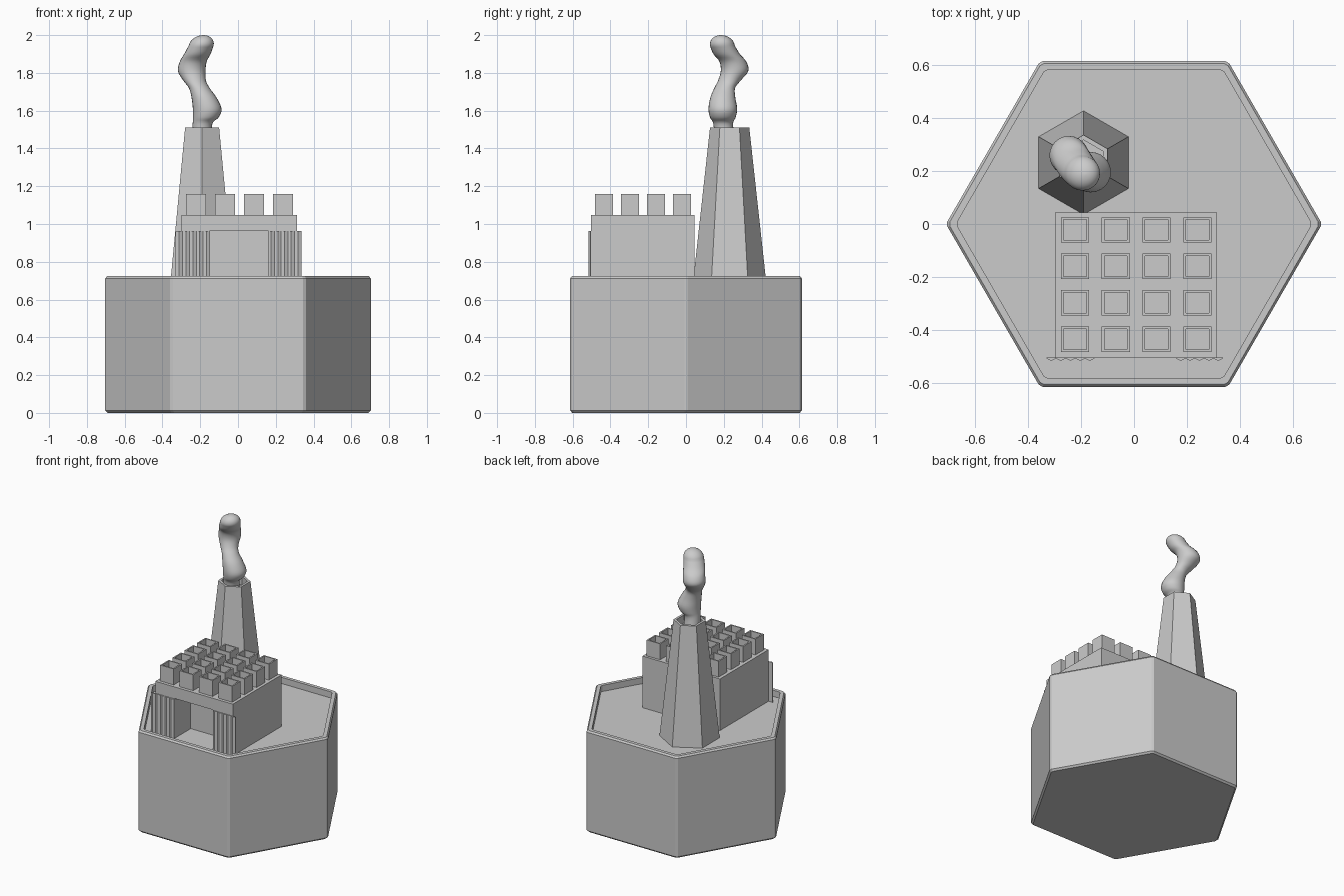
import bpy, bmesh, math
from mathutils import Vector

if "Cube" in bpy.data.objects:
    bpy.data.objects.remove(bpy.data.objects["Cube"])

FLOOR = 0.68


def make_object(name, bm):
    bmesh.ops.recalc_face_normals(bm, faces=bm.faces)
    mesh = bpy.data.meshes.new(name)
    bm.to_mesh(mesh)
    bm.free()
    obj = bpy.data.objects.new(name, mesh)
    bpy.context.collection.objects.link(obj)
    return obj


def loft(name, rings):
    """Skin a closed solid through rings of points, capped at both ends."""
    bm = bmesh.new()
    loops = [[bm.verts.new(p) for p in ring] for ring in rings]
    n = len(loops[0])
    for a, b in zip(loops, loops[1:]):
        for i in range(n):
            j = (i + 1) % n
            bm.faces.new((a[i], a[j], b[j], b[i]))
    bm.faces.new(loops[0][::-1])
    bm.faces.new(loops[-1])
    return make_object(name, bm)


def ring(x, y, r, z, angles):
    return [(x + r * math.cos(math.radians(a)), y + r * math.sin(math.radians(a)), z) for a in angles]


def rect(x, y, w, d, z):
    return [(x + sx * w / 2, y + sy * d / 2, z) for sx, sy in ((-1, -1), (1, -1), (1, 1), (-1, 1))]


def box(name, x0, x1, y0, y1, z0, z1):
    x, y, w, d = (x0 + x1) / 2, (y0 + y1) / 2, x1 - x0, y1 - y0
    return loft(name, [rect(x, y, w, d, z0), rect(x, y, w, d, z1)])


# hexagonal base: chamfered edges and a raised rim around a sunken floor
corners = [60 * k + d for k in range(6) for d in (-0.7, 0.7)]
profile = [(0.69, 0), (0.703, 0.012), (0.703, 0.712), (0.693, 0.724), (0.665, 0.724), (0.665, FLOOR)]
loft("hex_base", [ring(0, 0, r, z, corners) for r, z in profile])

# tapered six-sided chimney with a hollow mouth
six = [30 + 60 * k for k in range(6)]
stack = [(0.195, FLOOR), (0.104, 1.51), (0.085, 1.51), (0.088, 1.45)]
loft("chimney", [ring(-0.19, 0.231, r, z, six) for r, z in stack])

# building with a doorway recess cut in the front
building = box("building", -0.298, 0.312, -0.504, 0.044, FLOOR, 1.047)
cutter = box("doorway_cutter", -0.148, 0.158, -0.6, -0.32, FLOOR - 0.1, 0.965)
cutter.hide_render = True
cutter.hide_viewport = True
cut = building.modifiers.new("doorway", 'BOOLEAN')
cut.operation = 'DIFFERENCE'
cut.solver = 'EXACT'
cut.object = cutter

# folding doors, pushed open to each side
for side, x0, x1 in (("left", -0.33, -0.148), ("right", 0.158, 0.335)):
    folds = 10
    xs = [x0 + (x1 - x0) * i / folds for i in range(folds + 1)]
    front = [(x, -0.506 - 0.009 * (i % 2)) for i, x in enumerate(xs)]
    outline = front + [(x1, -0.503), (x0, -0.503)]
    loft(side + "_folding_door", [[(x, y, z) for x, y in outline] for z in (FLOOR, 0.962)])

# hollow vents on the roof, four by four
for i in range(4):
    for j in range(4):
        x, y = -0.222 + 0.1535 * i, -0.434 + 0.1373 * j
        loft(f"roof_vent_{i}_{j}", [rect(x, y, 0.106, 0.095, 1.045), rect(x, y, 0.106, 0.095, 1.16),
                                    rect(x, y, 0.086, 0.077, 1.16), rect(x, y, 0.086, 0.077, 1.06)])

# lumpy smoke plume: x, y, radius, z
keys = [Vector(k) for k in (
    (-0.19, 0.205, 0.055, 1.45), (-0.188, 0.197, 0.052, 1.53), (-0.17, 0.195, 0.068, 1.565),
    (-0.163, 0.195, 0.076, 1.61), (-0.18, 0.195, 0.066, 1.67), (-0.205, 0.205, 0.055, 1.72),
    (-0.23, 0.23, 0.060, 1.76), (-0.245, 0.257, 0.073, 1.81), (-0.237, 0.248, 0.071, 1.86),
    (-0.215, 0.215, 0.070, 1.90), (-0.195, 0.192, 0.066, 1.945))]
pts = []
for i in range(len(keys) - 1):
    p0, p1, p2, p3 = keys[max(i - 1, 0)], keys[i], keys[i + 1], keys[min(i + 2, len(keys) - 1)]
    for s in range(4):
        t = s / 4
        pts.append(0.5 * (2 * p1 + (p2 - p0) * t + (2 * p0 - 5 * p1 + 4 * p2 - p3) * t * t
                          + (3 * p1 - p0 - 3 * p2 + p3) * t ** 3))
tip = keys[-1]
for s in range(8):
    a = math.radians(s * 12.5)
    lift = math.sin(a)
    pts.append(Vector((tip[0] + 0.012 * lift, tip[1] - 0.006 * lift,
                       max(tip[2] * math.cos(a), 0.001), tip[3] + 0.055 * lift)))
round24 = [15 * k for k in range(24)]
smoke = loft("smoke", [ring(p[0], p[1], p[2], p[3], round24) for p in pts])
bpy.context.view_layer.objects.active = smoke
smoke.select_set(True)
bpy.ops.object.shade_smooth_by_angle(angle=math.radians(50))
